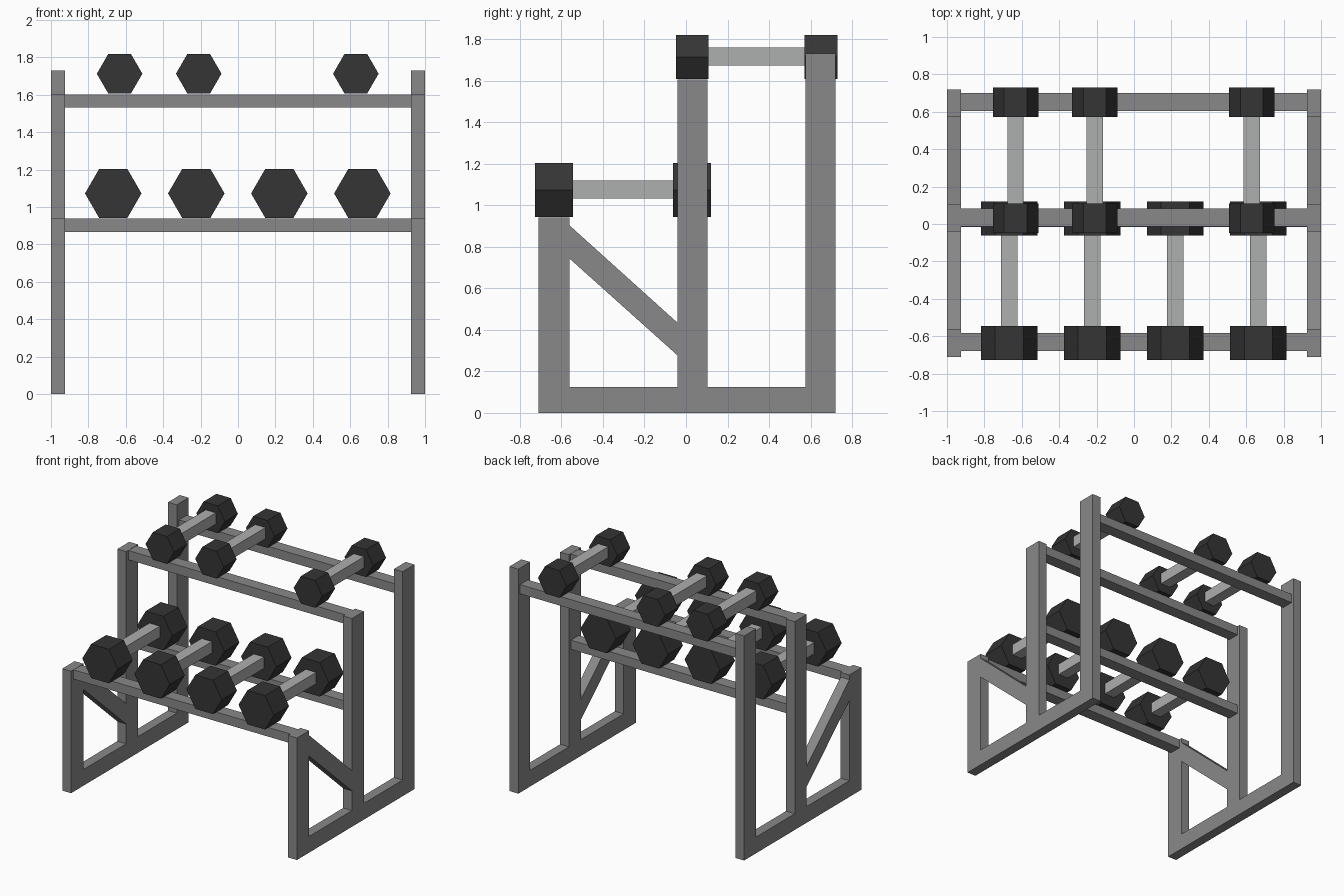
import bpy, bmesh, math
from mathutils import Matrix

if "Cube" in bpy.data.objects:
    bpy.data.objects.remove(bpy.data.objects["Cube"])


def material(name, value):
    m = bpy.data.materials.new(name)
    m.diffuse_color = (*value, 1)
    m.use_nodes = True
    m.node_tree.nodes["Principled BSDF"].inputs["Base Color"].default_value = m.diffuse_color
    return m


GREY = material("grey steel", (0.25, 0.25, 0.255))
BLACK = material("black rubber", (0.035, 0.035, 0.035))
SILVER = material("silver grip", (0.42, 0.425, 0.43))


def add_object(name, bm, mat):
    bmesh.ops.recalc_face_normals(bm, faces=bm.faces)
    mesh = bpy.data.meshes.new(name)
    bm.to_mesh(mesh)
    bm.free()
    mesh.materials.append(mat)
    ob = bpy.data.objects.new(name, mesh)
    bpy.context.collection.objects.link(ob)
    return ob


def box(name, x, y, z, mat):
    """Box from (min, max) ranges."""
    bm = bmesh.new()
    size = [b - a for a, b in (x, y, z)]
    mid = [(a + b) / 2 for a, b in (x, y, z)]
    bmesh.ops.create_cube(bm, size=1, matrix=Matrix.Translation(mid) @ Matrix.Diagonal((*size, 1)))
    return add_object(name, bm, mat)


def hex_head(name, x, y, z, radius, length):
    """Hexagonal prism along y, lying on a flat side."""
    bm = bmesh.new()
    rot = Matrix.Rotation(math.pi / 2, 4, 'X')
    bmesh.ops.create_cone(bm, cap_ends=True, segments=6, radius1=radius, radius2=radius, depth=length)
    # put one corner on the x axis
    v = bm.verts[:][0].co
    turn = Matrix.Rotation(-math.atan2(v.y, v.x), 4, 'Z')
    bmesh.ops.transform(bm, matrix=Matrix.Translation((x, y, z)) @ rot @ turn, verts=bm.verts)
    return add_object(name, bm, BLACK)


# Side frames: one welded profile in (y, z), with the opening under the brace
OUTER = [(-.711, 0), (.72, 0), (.72, 1.73), (.576, 1.73), (.576, .125), (.104, .125),
         (.104, 1.605), (-.041, 1.605), (-.041, .434), (-.561, .903), (-.561, .94), (-.711, .94)]
HOLE = [(-.561, .125), (-.041, .125), (-.041, .277), (-.561, .743)]
THICK = 0.075


def side_frame(name, x):
    curve = bpy.data.curves.new(name + "_profile", 'CURVE')
    curve.dimensions = '2D'
    curve.fill_mode = 'BOTH'
    curve.extrude = THICK / 2
    for pts in (OUTER, HOLE):
        s = curve.splines.new('POLY')
        s.points.add(len(pts) - 1)
        for p, (a, b) in zip(s.points, pts):
            p.co = (a, b, 0, 1)
        s.use_cyclic_u = True
    tmp = bpy.data.objects.new(name + "_profile", curve)
    bpy.context.collection.objects.link(tmp)
    bpy.context.view_layer.update()
    mesh = bpy.data.meshes.new_from_object(tmp.evaluated_get(bpy.context.evaluated_depsgraph_get()))
    bm = bmesh.new()
    bm.from_mesh(mesh)
    bpy.data.objects.remove(tmp)
    bpy.data.curves.remove(curve)
    bpy.data.meshes.remove(mesh)
    bmesh.ops.remove_doubles(bm, verts=bm.verts, dist=1e-4)
    # profile x -> y, profile y -> z, thickness -> x
    m = Matrix(((0, 0, 1, x), (1, 0, 0, 0), (0, 1, 0, 0), (0, 0, 0, 1)))
    bmesh.ops.transform(bm, matrix=m, verts=bm.verts)
    for f in bm.faces:
        f.smooth = False
        f.material_index = 0
    return add_object(name, bm, GREY)


side_frame("left_frame", -1 + THICK / 2)
side_frame("right_frame", 1 - THICK / 2)

# Cross rails between the frames
INNER = 1 - THICK
for name, y, top in (("lower_front_rail", -.631, .938), ("lower_back_rail", .032, .938),
                     ("upper_front_rail", .035, 1.603), ("upper_back_rail", .652, 1.603)):
    box(name, (-INNER, INNER), (y - .048, y + .048), (top - .071, top), GREY)

# Dumbbells: (tier, x positions, front y, back y, z, head radius, head length, grip width)
TIERS = (("lower", (-.667, -.223, .221, .665), -.636, .029, 1.073, .151, .183, .088),
         ("upper", (-.633, -.21, .63), .031, .650, 1.713, .1217, .157, .087))
for tier, xs, y0, y1, z, r, length, grip in TIERS:
    for i, x in enumerate(xs, 1):
        hex_head(f"{tier}_front_weight_{i}", x, y0, z, r, length)
        hex_head(f"{tier}_back_weight_{i}", x, y1, z, r, length)
        h = grip / 2
        box(f"{tier}_grip_{i}", (x - h, x + h), (y0 + length / 2 - .02, y1 - length / 2 + .02),
            (z + .003 - h, z + .003 + h), SILVER)
